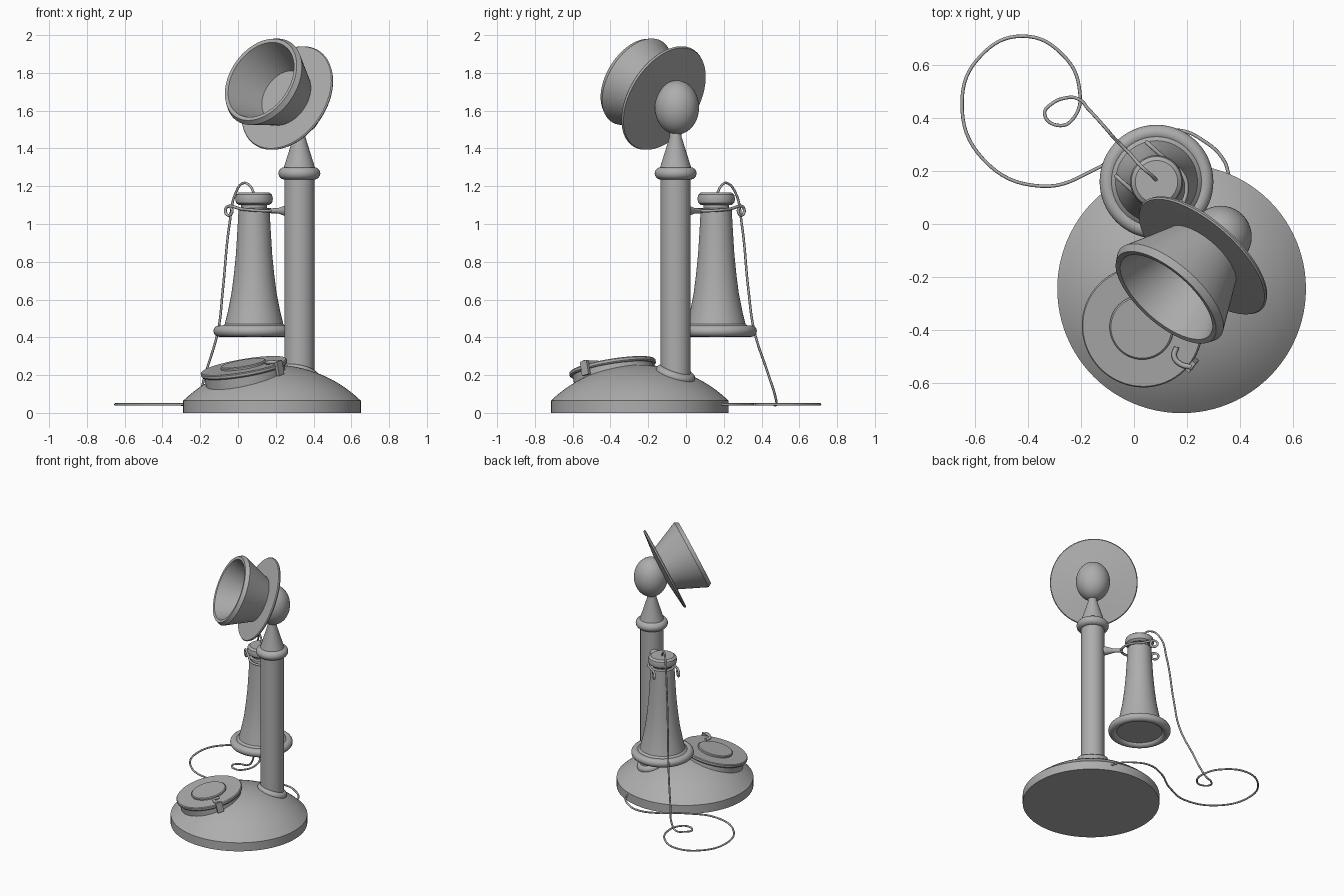
import bpy, bmesh, math
from mathutils import Vector, Matrix

if "Cube" in bpy.data.objects:
    bpy.data.objects.remove(bpy.data.objects["Cube"], do_unlink=True)

grey = bpy.data.materials.new("plain grey")
grey.use_nodes = True
grey.diffuse_color = (0.42, 0.42, 0.42, 1)
grey.node_tree.nodes["Principled BSDF"].inputs["Base Color"].default_value = grey.diffuse_color


def finish(name, bm, place):
    """Turn a bmesh into a smooth-shaded object with the grey material."""
    bmesh.ops.recalc_face_normals(bm, faces=bm.faces)
    bm.transform(place)
    mesh = bpy.data.meshes.new(name)
    bm.to_mesh(mesh)
    bm.free()
    mesh.materials.append(grey)
    obj = bpy.data.objects.new(name, mesh)
    bpy.context.collection.objects.link(obj)
    bpy.ops.object.select_all(action="DESELECT")
    obj.select_set(True)
    bpy.context.view_layer.objects.active = obj
    bpy.ops.object.shade_smooth_by_angle(angle=math.radians(35))
    return obj


def frame(centre, normal=(0, 0, 1)):
    """Matrix that puts local z along the normal at a centre."""
    turn = Vector((0, 0, 1)).rotation_difference(Vector(normal).normalized())
    return Matrix.Translation(centre) @ turn.to_matrix().to_4x4()


def lathe(name, profile, place, closed=False, steps=64):
    """Revolve (radius, height) points around local z."""
    bm = bmesh.new()
    verts = [bm.verts.new((r, 0, z)) for r, z in profile]
    pairs = list(zip(verts, verts[1:]))
    if closed:
        pairs.append((verts[-1], verts[0]))
    edges = [bm.edges.new(p) for p in pairs]
    bmesh.ops.spin(bm, geom=verts + edges, cent=(0, 0, 0), axis=(0, 0, 1),
                   angle=math.tau, steps=steps)
    bmesh.ops.remove_doubles(bm, verts=bm.verts, dist=0.0002)
    return finish(name, bm, place)


def ring(name, radius, tube, place, squash=1.0):
    section = [(radius + tube * math.cos(a * math.tau / 16),
                tube * squash * math.sin(a * math.tau / 16)) for a in range(16)]
    return lathe(name, section, place, closed=True)


def wire(name, points, thickness):
    """Round wire running smoothly through the points."""
    curve = bpy.data.curves.new(name, "CURVE")
    curve.dimensions = "3D"
    curve.bevel_depth = thickness
    curve.bevel_resolution = 2
    curve.resolution_u = 8
    curve.use_fill_caps = True
    spline = curve.splines.new("BEZIER")
    spline.bezier_points.add(len(points) - 1)
    for knot, p in zip(spline.bezier_points, points):
        knot.co = p
        knot.handle_left_type = knot.handle_right_type = "AUTO"
    curve.materials.append(grey)
    obj = bpy.data.objects.new(name, curve)
    bpy.context.collection.objects.link(obj)
    return obj


# Domed base: spherical cap on a short rim
base_radius, dome_radius, dome_top = 0.47, 0.676, 0.255
cap = [(base_radius * i / 14,
        dome_top - dome_radius + math.sqrt(dome_radius ** 2 - (base_radius * i / 14) ** 2))
       for i in range(14, -1, -1)]
lathe("base", [(0, 0), (base_radius, 0)] + cap, frame((0.18, -0.245, 0)), steps=96)

# Column with collars and a tapered neck
stem = Vector((0.325, -0.055, 0))
lathe("column", [(0, 0.15), (0.08, 0.15), (0.08, 1.27), (0, 1.27)], frame(stem))
ring("lower_collar", 0.08, 0.027, frame(stem + Vector((0, 0, 0.205)), (0.23, 0.3, 1)))
ring("upper_collar", 0.078, 0.033, frame(stem + Vector((0, 0, 1.268))))
lathe("neck", [(0, 1.27), (0.088, 1.27), (0.082, 1.3), (0.032, 1.46), (0.03, 1.5), (0, 1.5)],
      frame(stem))

# Egg-shaped joint
bm = bmesh.new()
bmesh.ops.create_uvsphere(bm, u_segments=40, v_segments=24, radius=1)
bmesh.ops.scale(bm, vec=(0.117, 0.117, 0.143), verts=bm.verts)
finish("joint_ball", bm, Matrix.Translation((0.328, -0.048, 1.617)))

# Mouthpiece: thin round plate and open cup, facing forward and up
mouth = frame((0.26, -0.12, 1.667), (-0.6, -0.68, 0.42))
lathe("mouthpiece_plate", [(0, -0.035), (0.1, -0.03), (0.297, -0.01), (0.302, 0),
                           (0.297, 0.006), (0, 0.01)], mouth)
lathe("mouthpiece_cup", [(0.16, 0), (0.252, 0.205), (0.238, 0.232), (0.218, 0.23),
                         (0.145, 0.03), (0, 0.03)], mouth)

# Receiver hanging upright
hang = frame((0.085, 0.16, 0))
lathe("receiver_bell", [(0, 0.425), (0.19, 0.425), (0.175, 0.455), (0.155, 0.47), (0.138, 0.54),
                        (0.12, 0.63), (0.107, 0.73), (0.096, 0.84), (0.088, 0.97),
                        (0.082, 1.08), (0.068, 1.085), (0.068, 1.12), (0, 1.12)], hang)
ring("receiver_rim", 0.185, 0.03, hang @ Matrix.Translation((0, 0, 0.433)))
lathe("receiver_cap", [(0, 1.1), (0.08, 1.1), (0.095, 1.112), (0.1, 1.133), (0.095, 1.155),
                       (0.08, 1.167), (0, 1.167)], hang)

# Hook: tapered arm and a two-pronged fork with curled ends
out = Vector((-0.745, 0.667, 0)).normalized()
side = Vector((0.667, 0.745, 0)).normalized()
hook_height = Vector((0, 0, 1.07))
lathe("hook_arm", [(0, 0.05), (0.034, 0.05), (0.03, 0.09), (0.014, 0.15), (0.013, 0.21), (0, 0.21)],
      frame(stem + hook_height, out), steps=24)
for label, k in (("left", 1), ("right", -1)):
    path = [(0.19, 0, 0), (0.215, 0.05, 0), (0.26, 0.085, 0.004), (0.34, 0.086, 0.01)]
    for i in range(9):
        a = math.radians(90 - 40 * i)
        path.append((0.425 + 0.024 * math.cos(a), 0.086, 0.024 * math.sin(a)))
    wire("hook_prong_" + label,
         [stem + hook_height + out * s + side * (k * v) + Vector((0, 0, z)) for s, v, z in path],
         0.008)

# Dial: box sunk in the dome, overhanging plate, raised centre
dial = frame((0.03, -0.39, 0.247), (-0.17, -0.16, 1))
lathe("dial_box", [(0, -0.11), (0.215, -0.11), (0.215, -0.02), (0, -0.02)], dial)
lathe("dial_plate", [(0, -0.022), (0.226, -0.022), (0.231, -0.015), (0.231, -0.002),
                     (0.226, 0.003), (0, 0.003)], dial)
lathe("dial_centre", [(0.122, 0), (0.122, 0.012), (0.116, 0.017), (0, 0.017)], dial)

# Finger stop: upright tab on the box and a curved tongue over the plate
turn = Matrix.Rotation(math.radians(-38), 4, "Z")
bm = bmesh.new()
bmesh.ops.create_cube(bm, size=1)
bmesh.ops.scale(bm, vec=(0.018, 0.045, 0.075), verts=bm.verts)
finish("finger_stop_tab", bm, dial @ turn @ Matrix.Translation((0.237, 0, -0.018)))
tongue = wire("finger_stop_tongue", [dial @ turn @ Vector(p) for p in (
    (0.24, 0, 0.016), (0.2, -0.016, 0.018), (0.165, -0.008, 0.016), (0.15, 0.025, 0.01))], 0.01)

# Cord: out of the receiver cap, down to the ground, loops, then back to the base
floor = 0.045
drop = [(0.085, 0.165, 1.16), (0.065, 0.185, 1.2), (0.03, 0.215, 1.217), (-0.012, 0.262, 1.165),
        (-0.045, 0.295, 1.0), (-0.08, 0.33, 0.655), (-0.105, 0.36, 0.44),
        (-0.175, 0.437, 0.2), (-0.21, 0.472, 0.09)]
loops = [(-0.25, 0.478), (-0.31, 0.455), (-0.338, 0.415), (-0.28, 0.372), (-0.225, 0.405),
         (-0.205, 0.5), (-0.265, 0.635), (-0.42, 0.71), (-0.58, 0.635), (-0.65, 0.46),
         (-0.57, 0.245), (-0.35, 0.143), (-0.14, 0.21), (0.02, 0.315), (0.16, 0.355),
         (0.27, 0.31), (0.34, 0.24), (0.36, 0.18)]
wire("cord", drop + [(x, y, floor) for x, y in loops], 0.0065)
